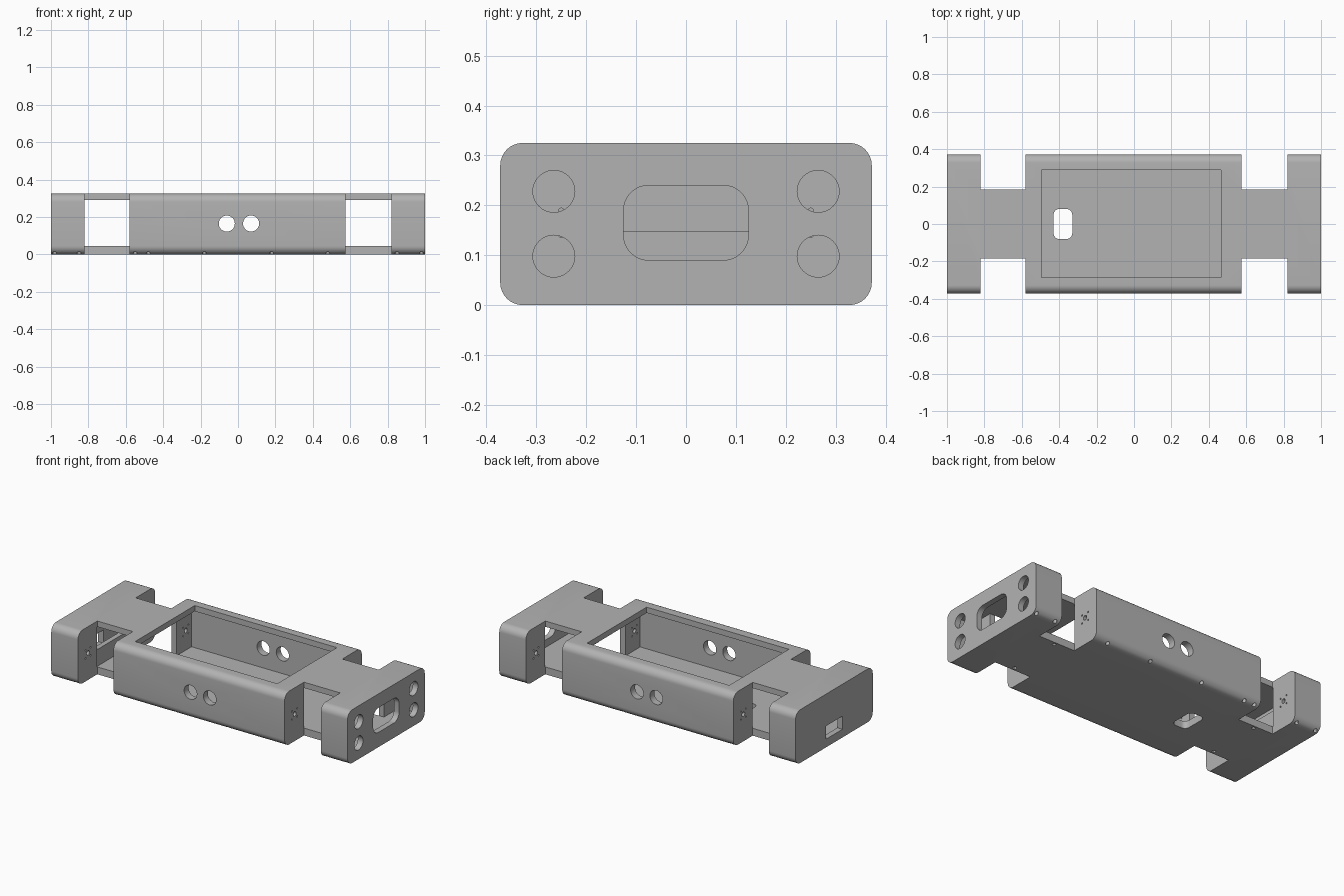
import bpy, bmesh, math
from mathutils import Matrix, Vector

if "Cube" in bpy.data.objects:
    bpy.data.objects.remove(bpy.data.objects["Cube"])

grey = bpy.data.materials.new("body_grey")
grey.diffuse_color = (0.45, 0.45, 0.45, 1)
grey.use_nodes = True
grey.node_tree.nodes["Principled BSDF"].inputs["Base Color"].default_value = grey.diffuse_color


def rounded(w, h, r, n=8):
    """Outline of a rounded rectangle centred on the origin."""
    pts = []
    for k, (sx, sy) in enumerate([(1, 1), (-1, 1), (-1, -1), (1, -1)]):
        for i in range(n + 1):
            a = math.pi / 2 * (k + i / n)
            pts.append((sx * (w / 2 - r) + r * math.cos(a),
                        sy * (h / 2 - r) + r * math.sin(a)))
    return pts


def circle(r, n=32):
    return [(r * math.cos(2 * math.pi * i / n), r * math.sin(2 * math.pi * i / n)) for i in range(n)]


def prism(bm, pts, axis, centre, length):
    """Extrude an outline along an axis."""
    place = {"x": lambda u, v, t: (t, u, v),
             "y": lambda u, v, t: (u, t, v),
             "z": lambda u, v, t: (u, v, t)}[axis]
    c = Vector(centre)
    rings = [[bm.verts.new(c + Vector(place(u, v, t))) for u, v in pts]
             for t in (-length / 2, length / 2)]
    n = len(pts)
    faces = [bm.faces.new(rings[0][::-1]), bm.faces.new(rings[1])]
    for i in range(n):
        j = (i + 1) % n
        faces.append(bm.faces.new((rings[0][i], rings[0][j], rings[1][j], rings[1][i])))
    bmesh.ops.recalc_face_normals(bm, faces=faces)


def box(bm, x0, x1, y0, y1, z0, z1):
    c = Vector(((x0 + x1) / 2, (y0 + y1) / 2, (z0 + z1) / 2))
    bmesh.ops.create_cube(bm, size=1, matrix=Matrix.Translation(c)
                          @ Matrix.Diagonal((x1 - x0, y1 - y0, z1 - z0, 1)))


def make(name, bm):
    me = bpy.data.meshes.new(name)
    bm.to_mesh(me)
    bm.free()
    ob = bpy.data.objects.new(name, me)
    bpy.context.collection.objects.link(ob)
    me.materials.append(grey)
    return ob


def cut(target, bm):
    """Subtract a bmesh from the target and apply it."""
    cutter = make("cutter", bm)
    cutter.hide_render = True
    mod = target.modifiers.new("cut", "BOOLEAN")
    mod.operation, mod.solver, mod.object = "DIFFERENCE", "EXACT", cutter
    bpy.context.view_layer.objects.active = target
    bpy.ops.object.modifier_apply(modifier=mod.name)
    bpy.data.objects.remove(cutter)


# Rounded outer shell
bm = bmesh.new()
prism(bm, rounded(0.745, 0.325, 0.045), "x", (0, 0, 0.1625), 2)
chassis = make("chassis", bm)

# Four wheel notches
bm = bmesh.new()
for x0, x1 in ((-0.82, -0.58), (0.575, 0.82)):
    for y0, y1 in ((-0.5, -0.185), (0.185, 0.5)):
        box(bm, x0, x1, y0, y1, -0.1, 0.5)
cut(chassis, bm)

# Hollow middle and end blocks
FLOOR, ROOF = 0.045, 0.29
bm = bmesh.new()
box(bm, -0.545, 0.54, -0.33, 0.33, FLOOR, ROOF)
box(bm, -0.965, -0.855, -0.335, 0.335, FLOOR, ROOF)
box(bm, 0.855, 0.965, -0.335, 0.335, FLOOR, ROOF)
cut(chassis, bm)

# Open tunnels through the necks
bm = bmesh.new()
for x0, x1 in ((-0.9, -0.5), (0.5, 0.9)):
    box(bm, x0, x1, -0.186, 0.186, FLOOR, ROOF)
cut(chassis, bm)

# Top opening
bm = bmesh.new()
box(bm, -0.495, 0.465, -0.285, 0.29, 0.2, 0.5)
cut(chassis, bm)

# Sensor holes, end slot, round lamp holes, floor hole and rear port
bm = bmesh.new()
for x in (-0.06, 0.07):
    for y in (-0.36, 0.36):
        prism(bm, circle(0.043), "y", (x, y, 0.165), 0.2)
prism(bm, rounded(0.25, 0.15, 0.05), "x", (1, 0, 0.165), 0.12)
for y in (-0.265, 0.265):
    for z in (0.098, 0.228):
        prism(bm, circle(0.042), "x", (1, y, z), 0.12)
prism(bm, rounded(0.1, 0.16, 0.03), "z", (-0.38, 0, 0), 0.2)
box(bm, -1.1, -0.93, -0.08, 0.08, 0.05, 0.13)
cut(chassis, bm)

# Axle and mounting screw holes in the notch walls
bm = bmesh.new()
for x in (-0.8375, -0.5625, 0.5575, 0.8375):
    for y in (-0.275, 0.275):
        prism(bm, circle(0.014, 16), "x", (x, y, 0.165), 0.06)
        for k in range(4):
            a = math.pi / 4 + k * math.pi / 2
            prism(bm, circle(0.005, 8), "x",
                  (x, y + 0.035 * math.cos(a), 0.165 + 0.035 * math.sin(a)), 0.06)
# Screw holes along the lower edges
for x in (-0.98, -0.85, -0.55, -0.48, -0.18, 0.18, 0.48, 0.85, 0.98):
    for y in (-0.35, 0.35):
        prism(bm, circle(0.011, 12), "z", (x, y, 0), 0.06)
for x in (-0.7, 0.7):
    for y in (-0.165, 0.165):
        prism(bm, circle(0.011, 12), "z", (x, y, 0), 0.06)
cut(chassis, bm)

# Low divider behind the rear port
bm = bmesh.new()
box(bm, -0.855, -0.825, -0.19, 0.19, FLOOR - 0.005, 0.147)
make("rear_divider", bm)

# Smooth the rounded edges, keep corners crisp
bpy.ops.object.select_all(action="DESELECT")
chassis.select_set(True)
bpy.context.view_layer.objects.active = chassis
bpy.ops.object.shade_smooth_by_angle(angle=math.radians(30))
